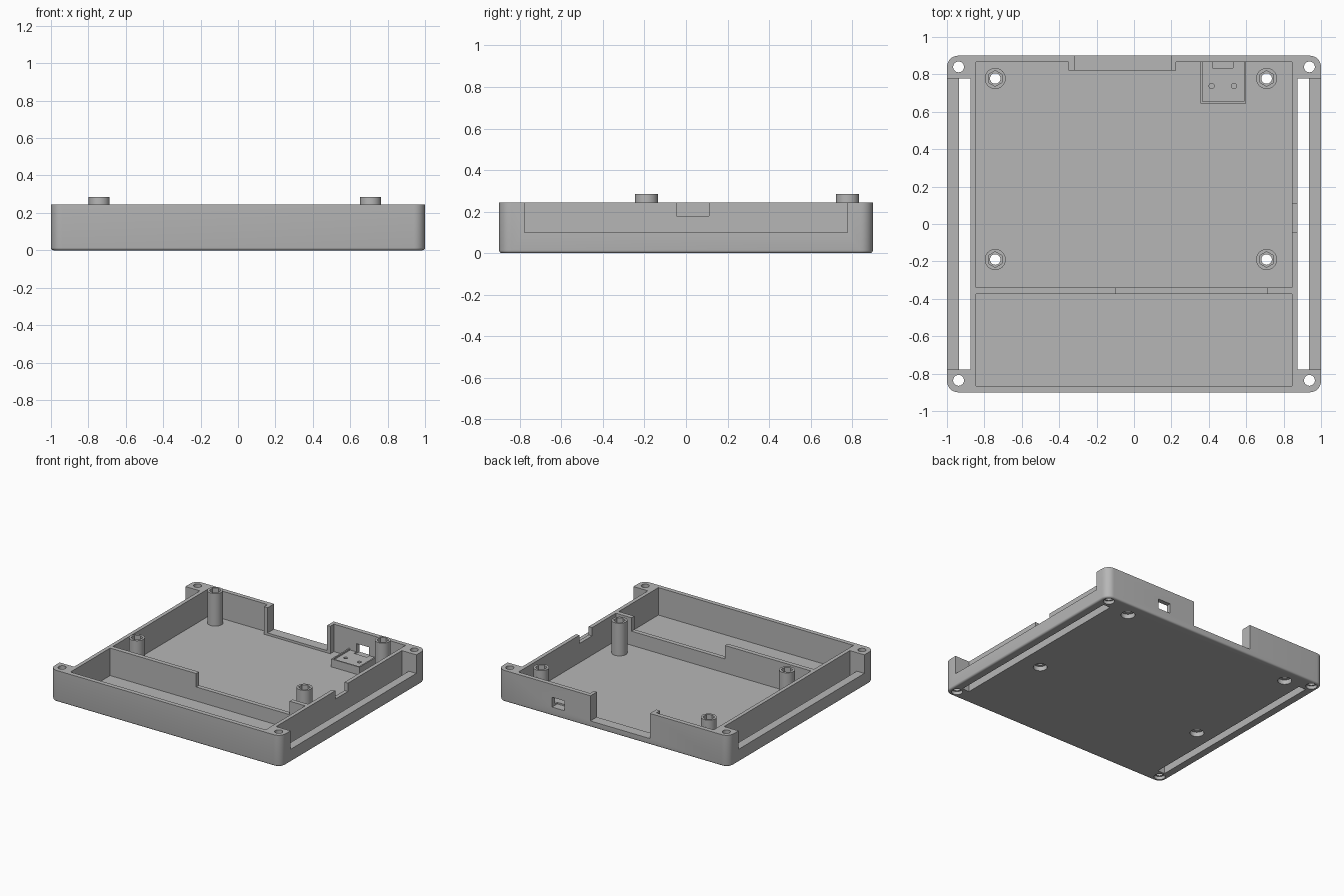
import bpy, bmesh, math
from mathutils import Matrix, Vector

cube = bpy.data.objects.get("Cube")
if cube:
    bpy.data.objects.remove(cube, do_unlink=True)

grey = bpy.data.materials.new("plain grey plastic")
grey.use_nodes = True
GREY = (0.47, 0.47, 0.47, 1)
grey.diffuse_color = GREY
grey.node_tree.nodes["Principled BSDF"].inputs["Base Color"].default_value = GREY


def finish(name, bm):
    mesh = bpy.data.meshes.new(name)
    bmesh.ops.recalc_face_normals(bm, faces=bm.faces)
    bm.to_mesh(mesh)
    bm.free()
    mesh.materials.append(grey)
    ob = bpy.data.objects.new(name, mesh)
    bpy.context.collection.objects.link(ob)
    return ob


def box(name, x, y, z, corner=0, edge=0):
    """Box from ranges, with optional rounded upright corners and bottom edge."""
    bm = bmesh.new()
    lo, hi = Vector((x[0], y[0], z[0])), Vector((x[1], y[1], z[1]))
    place = Matrix.Translation((lo + hi) / 2) @ Matrix.Diagonal((*(hi - lo), 1))
    bmesh.ops.create_cube(bm, size=1, matrix=place)
    if corner:
        upright = [e for e in bm.edges
                   if abs(e.verts[0].co.z - e.verts[1].co.z) > 0.01]
        bmesh.ops.bevel(bm, geom=upright, offset=corner, segments=8,
                        profile=0.5, affect='EDGES')
    if edge:
        rim = [e for e in bm.edges
               if all(abs(v.co.z - z[0]) < 1e-4 for v in e.verts)]
        bmesh.ops.bevel(bm, geom=rim, offset=edge, segments=4,
                        profile=0.5, affect='EDGES')
    return finish(name, bm)


def rod(name, x, y, z, r, sides=32):
    bm = bmesh.new()
    bmesh.ops.create_cone(bm, cap_ends=True, segments=sides, radius1=r, radius2=r,
                          depth=z[1] - z[0],
                          matrix=Matrix.Translation((x, y, (z[0] + z[1]) / 2)))
    return finish(name, bm)


def cut(cutter, *targets):
    for ob in targets:
        mod = ob.modifiers.new("cut", 'BOOLEAN')
        mod.operation = 'DIFFERENCE'
        mod.solver = 'EXACT'
        mod.object = cutter
        bpy.context.view_layer.objects.active = ob
        bpy.ops.object.modifier_apply(modifier=mod.name)
    bpy.data.objects.remove(cutter, do_unlink=True)


TOP, FLOOR = 0.245, 0.03
OVER = (-0.2, 0.6)

# Tray body with main and front compartments
tray = box("tray_body", (-1, 1), (-0.9, 0.9), (0, TOP), corner=0.06, edge=0.014)
for y in ((-0.34, 0.865), (-0.865, -0.375)):
    cut(box("cutter", (-0.845, 0.845), y, (FLOOR, 0.6)), tray)

# Strap slots with low outer rails
for side in (-1, 1):
    inner = sorted((side * 0.875, side * 0.935))
    outer = sorted((side * 0.9, side * 1.2))
    cut(box("cutter", inner, (-0.778, 0.778), OVER), tray)
    cut(box("cutter", outer, (-0.778, 0.778), (0.1, 0.6)), tray)

# Cable gaps in the divider and the side wall
cut(box("cutter", (-0.1, 0.71), (-0.39, -0.32), (0.14, 0.6)), tray)
cut(box("cutter", (0.83, 0.89), (-0.045, 0.11), (0.18, 0.6)), tray)

# Thickened frame around the back opening
frame = box("back_opening_frame", (-0.35, 0.225), (0.82, 0.865), (0.02, TOP))
cut(box("cutter", (-0.318, 0.198), (0.7, 1.1), (0.048, 0.6)), tray, frame)

# Charging board holder with raised rim, pin holes and port
holder = box("port_holder", (0.355, 0.6), (0.645, 0.87), (0.02, 0.092))
cut(box("cutter", (0.366, 0.589), (0.656, 0.9), (0.08, 0.3)), holder)
cut(box("cutter", (0.42, 0.53), (0.835, 0.9), (0.068, 0.3)), holder)
for x in (0.415, 0.535):
    cut(rod("cutter", x, 0.738, (0.05, 0.2), 0.014, 16), holder)
cut(box("cutter", (0.42, 0.53), (0.84, 1.1), (0.068, 0.145)), tray)

# Standoffs with through hole, hexagonal nut pocket and screw head recess
parts = [tray, frame, holder]
for x, x_name in ((-0.742, "right"), (0.709, "left")):
    for y, y_name in ((0.778, "back"), (-0.19, "front")):
        post = rod(f"standoff_{y_name}_{x_name}", x, y, (0.015, 0.285), 0.056)
        cut(rod("cutter", x, y, OVER, 0.028), tray, post)
        cut(rod("cutter", x, y, (0.25, 0.4), 0.042, 6), post)
        cut(rod("cutter", x, y, (-0.1, 0.035), 0.05), tray, post)
        parts.append(post)

# Corner screw holes with recesses underneath
for x in (-0.938, 0.938):
    for y in (-0.836, 0.84):
        cut(rod("cutter", x, y, OVER, 0.029), tray)
        cut(rod("cutter", x, y, (-0.1, 0.025), 0.04), tray)

# Smooth the round surfaces and keep edges sharp
for ob in parts:
    bpy.ops.object.select_all(action='DESELECT')
    ob.select_set(True)
    bpy.context.view_layer.objects.active = ob
    bpy.ops.object.shade_smooth_by_angle(angle=math.radians(30))
